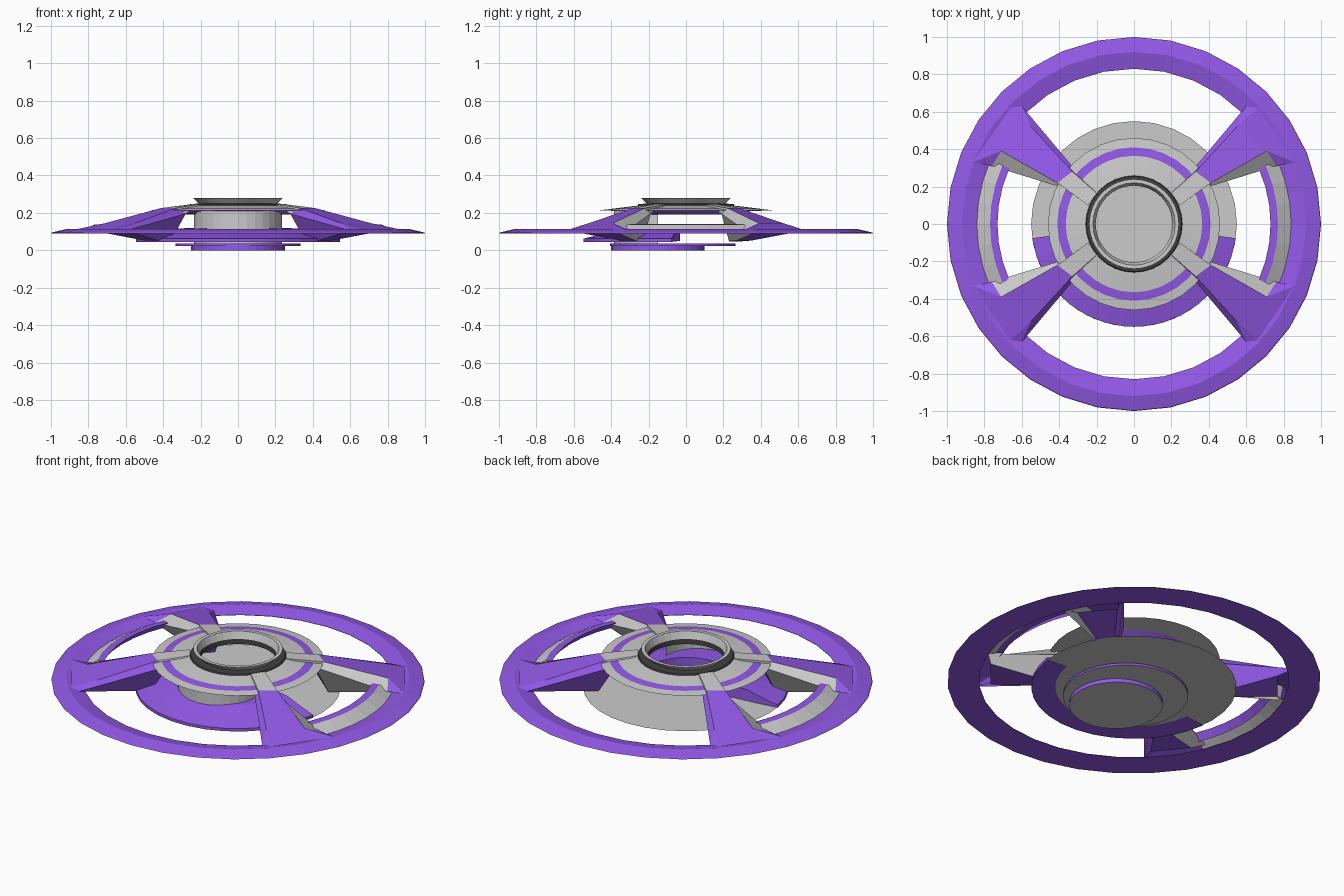
import bpy
from math import sin, cos, radians

if "Cube" in bpy.data.objects:
    bpy.data.objects.remove(bpy.data.objects["Cube"])


def material(name, rgb):
    m = bpy.data.materials.new(name)
    m.diffuse_color = (*rgb, 1)
    m.use_nodes = True
    m.node_tree.nodes["Principled BSDF"].inputs["Base Color"].default_value = m.diffuse_color
    return m


PURPLE = material("purple", (0.29, 0.10, 0.80))
DARK = material("dark_grey", (0.05, 0.05, 0.05))


def make(name, verts, faces, mat=None):
    me = bpy.data.meshes.new(name)
    me.from_pydata(verts, [], faces)
    me.update()
    ob = bpy.data.objects.new(name, me)
    bpy.context.collection.objects.link(ob)
    if mat:
        me.materials.append(mat)
    return ob


def sweep(name, profile, mat=None, start=0, end=360, cy=0, steps=32, closed=False):
    """Revolve a (radius, z) profile around a vertical axis at (0, cy)."""
    full = end - start == 360
    rows = steps if full else steps + 1
    n = len(profile)
    verts, faces = [], []
    for i in range(rows):
        a = radians(start + (end - start) * i / steps)
        verts += [(r * cos(a), cy + r * sin(a), z) for r, z in profile]
    for i in range(steps):
        k = (i + 1) % rows
        for j in range(n if closed else n - 1):
            m = (j + 1) % n
            faces.append((i * n + j, k * n + j, k * n + m, i * n + m))
    if closed and not full:
        faces += [tuple(range(n)), tuple(reversed(range((rows - 1) * n, rows * n)))]
    return make(name, verts, faces, mat)


def disc(name, r, z, cy=0, mat=None, steps=32):
    verts = [(r * cos(radians(360 * i / steps)), cy + r * sin(radians(360 * i / steps)), z)
             for i in range(steps)]
    return make(name, verts, [tuple(range(steps))], mat)


# Outer ring with a ridge on top
sweep("outer_ring", [(1.0, 0.09), (0.995, 0.095), (0.92, 0.113), (0.83, 0.092), (0.83, 0.09)],
      PURPLE, closed=True)

# Upper saucer with purple stripe
sweep("saucer_inner", [(0.25, 0.24), (0.365, 0.226)])
sweep("saucer_stripe", [(0.365, 0.226), (0.41, 0.22)], PURPLE)
sweep("saucer_edge", [(0.41, 0.22), (0.46, 0.214), (0.26, 0.205), (0.21, 0.21)])
sweep("saucer_underside_ring", [(0.33, 0.208), (0.30, 0.19), (0.26, 0.19), (0.24, 0.207)], PURPLE)

# Hub collar, open in the middle
sweep("collar_base", [(0.26, 0.236), (0.255, 0.247), (0.21, 0.25), (0.205, 0.21)], DARK)
sweep("collar_rim", [(0.21, 0.25), (0.24, 0.28), (0.22, 0.28), (0.205, 0.24)])

# Lower hull: thin plate, front bevel and stepped offset discs
disc("hull_plate", 0.55, 0.047)
sweep("hull_front_bevel", [(0.55, 0.045), (0.55, 0.062), (0.45, 0.088), (0.36, 0.115), (0.23, 0.12),
                           (0.23, 0.05)], PURPLE, 188, 352, steps=15, closed=True)
for name, r, cy, z0, z1 in (("step_disc", 0.335, -0.07, 0.022, 0.035),
                            ("base_disc", 0.25, -0.15, 0.0, 0.022)):
    sweep(name + "_rim", [(r, z0), (r, z1)], PURPLE, cy=cy)
    disc(name + "_bottom", r, z0, cy)
    disc(name + "_top", r, z1, cy)

# Half round wall under the front of the saucer
sweep("front_wall", [(0.235, 0.03), (0.235, 0.212)], None, 180, 360, cy=-0.15, steps=16)

# Arched side strips between the arms
for side, mid in (("right", 0), ("left", 180)):
    sweep(side + "_strip_outer", [(0.84, 0.095), (0.815, 0.11), (0.77, 0.137)],
          None, mid - 24, mid + 24, steps=6)
    sweep(side + "_strip_inner", [(0.77, 0.137), (0.73, 0.14), (0.76, 0.10)],
          PURPLE, mid - 24, mid + 24, steps=6)

# Four arms, defined once and mirrored into every quadrant
TOP = [(0.20, 0.165, 0.247), (0.245, 0.10, 0.247),
       (0.33, 0.28, 0.226), (0.41, 0.22, 0.226),
       (0.55, 0.52, 0.145), (0.71, 0.39, 0.145)]
SIDE = [(0.28, 0.25, 0.195), (0.37, 0.19, 0.195),
        (0.60, 0.63, 0.105), (0.76, 0.31, 0.11)]
OUT = [(0.66, 0.62, 0.113), (0.86, 0.33, 0.113)]
KEEL = [(0.36, 0.30, 0.048), (0.43, 0.23, 0.048),
        (0.43, 0.35, 0.052), (0.50, 0.27, 0.052),
        (0.56, 0.53, 0.09), (0.70, 0.36, 0.09)]
P = TOP + SIDE + OUT + KEEL
ARM = {
    "arm_tip": ([(0, 1, 3, 2), (0, 2, 6), (1, 7, 3)], None),
    "arm_panel": ([(2, 3, 5, 4), (2, 4, 8, 6), (4, 5, 11, 10), (4, 10, 8), (5, 9, 11)], PURPLE),
    "arm_flank": ([(3, 7, 9, 5)], None),
    "arm_keel": ([(12, 13, 15, 14), (14, 15, 17, 16), (6, 8, 16, 14, 12), (6, 7, 13, 12)], PURPLE),
    "arm_keel_flank": ([(7, 9, 17, 15, 13)], None),
}
for fb, sy in (("front", -1), ("back", 1)):
    for lr, sx in (("left", -1), ("right", 1)):
        for part, (faces, mat) in ARM.items():
            used = sorted({i for f in faces for i in f})
            verts = [(P[i][0] * sx, P[i][1] * sy, P[i][2]) for i in used]
            local = [tuple(used.index(i) for i in f) for f in faces]
            if sx * sy < 0:
                local = [f[::-1] for f in local]
            make(f"{fb}_{lr}_{part}", verts, local, mat)
